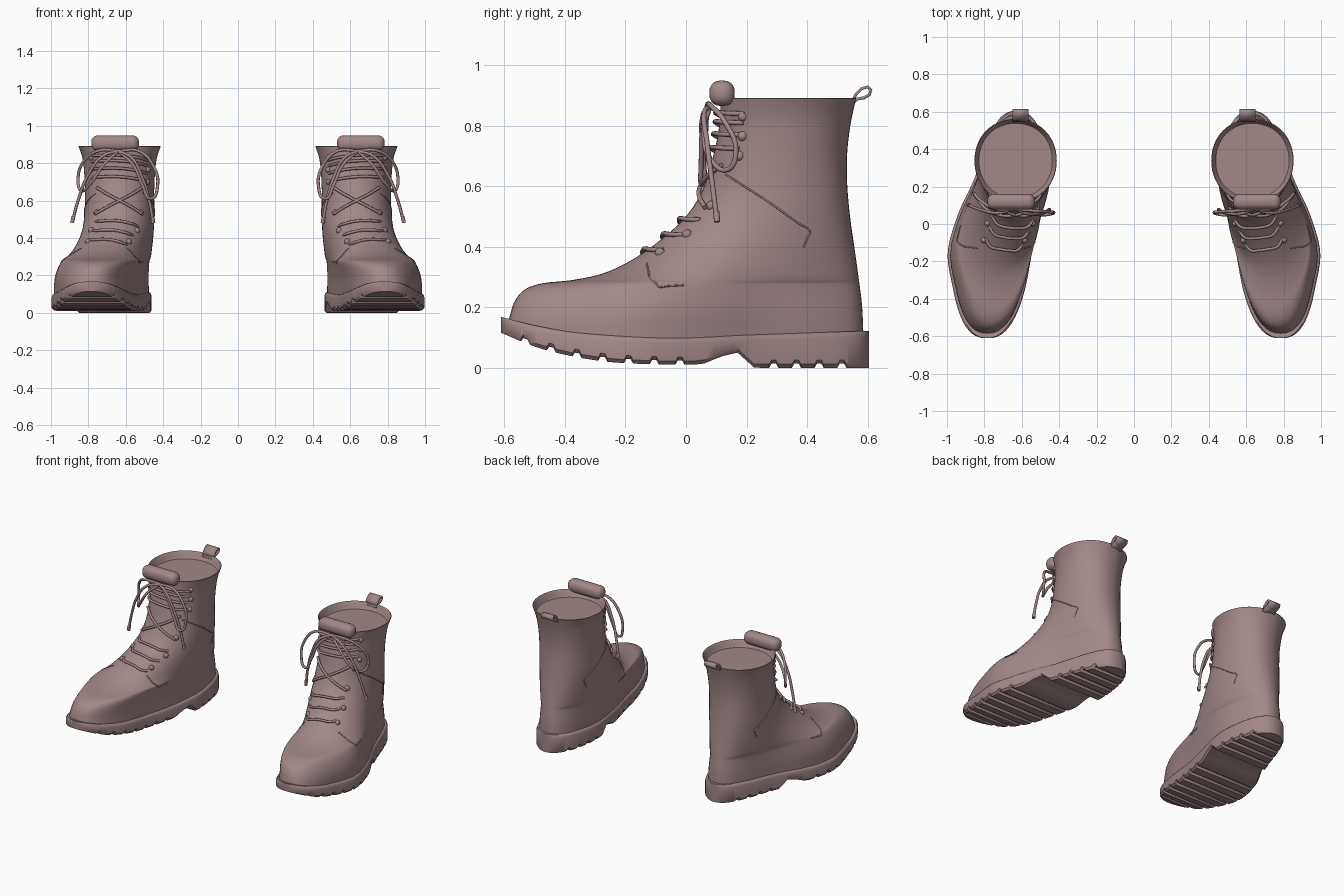
import bpy, bmesh, math
from mathutils import Vector

cube = bpy.data.objects.get("Cube")
if cube:
    bpy.data.objects.remove(cube, do_unlink=True)

mat = bpy.data.materials.new("dusty_mauve_leather")
COL = (0.36, 0.245, 0.245, 1)
mat.use_nodes = True
mat.diffuse_color = COL
mat.node_tree.nodes["Principled BSDF"].inputs["Base Color"].default_value = COL


def curve_at(pts, x):
    """Smooth interpolation through (x, value) pairs."""
    if x <= pts[0][0]:
        return pts[0][1]
    if x >= pts[-1][0]:
        return pts[-1][1]
    def slope(i):
        a, b = pts[max(i - 1, 0)], pts[min(i + 1, len(pts) - 1)]
        return (b[1] - a[1]) / (b[0] - a[0])
    i = max(k for k in range(len(pts) - 1) if pts[k][0] <= x)
    (x0, v0), (x1, v1) = pts[i], pts[i + 1]
    h = x1 - x0
    t = (x - x0) / h
    return ((1 + 2 * t) * (1 - t) ** 2 * v0 + t * (1 - t) ** 2 * h * slope(i)
            + t * t * (3 - 2 * t) * v1 + t * t * (t - 1) * h * slope(i + 1))


def mirrored(ob):
    """Repeat a part on the other boot."""
    ob.modifiers.new("other_boot", 'MIRROR').use_mirror_merge = False
    ob.data.materials.append(mat)
    return ob


def add_mesh(name, bm, angle=40):
    bmesh.ops.recalc_face_normals(bm, faces=bm.faces)
    me = bpy.data.meshes.new(name)
    bm.to_mesh(me)
    bm.free()
    ob = bpy.data.objects.new(name, me)
    bpy.context.collection.objects.link(ob)
    bpy.ops.object.select_all(action='DESELECT')
    ob.select_set(True)
    bpy.context.view_layer.objects.active = ob
    bpy.ops.object.shade_smooth_by_angle(angle=math.radians(angle))
    return mirrored(ob)


def loft(name, rings, angle=40):
    bm = bmesh.new()
    rows = [[bm.verts.new(p) for p in r] for r in rings]
    for a, b in zip(rows, rows[1:]):
        for i in range(len(a)):
            j = (i + 1) % len(a)
            bm.faces.new((a[i], a[j], b[j], b[i]))
    bm.faces.new(rows[0])
    bm.faces.new(rows[-1])
    return add_mesh(name, bm, angle)


def tube(name, paths, radius):
    cu = bpy.data.curves.new(name, 'CURVE')
    cu.dimensions = '3D'
    cu.bevel_depth = radius
    cu.bevel_resolution = 2
    cu.resolution_u = 5
    cu.use_fill_caps = True
    for path in paths:
        sp = cu.splines.new('BEZIER')
        sp.bezier_points.add(len(path) - 1)
        for bp, p in zip(sp.bezier_points, path):
            bp.co = p
            bp.handle_left_type = bp.handle_right_type = 'AUTO'
    ob = bpy.data.objects.new(name, cu)
    bpy.context.collection.objects.link(ob)
    return mirrored(ob)


# Foot plan and side profiles
CENTRE = [(-0.6, 0.785), (-0.35, 0.775), (-0.15, 0.77), (0.05, 0.72), (0.25, 0.657), (0.45, 0.633), (0.6, 0.628)]
WIDTH = [(-0.6, 0.205), (-0.35, 0.215), (-0.15, 0.228), (0.05, 0.222), (0.25, 0.203), (0.45, 0.19), (0.6, 0.187)]
FRONT = [(0.05, -0.595), (0.13, -0.59), (0.18, -0.58), (0.225, -0.563), (0.26, -0.53), (0.28, -0.47),
         (0.289, -0.38), (0.31, -0.28), (0.35, -0.19), (0.41, -0.1), (0.5, 0), (0.6, 0.06),
         (0.7, 0.09), (0.8, 0.11), (0.89, 0.115)]
BACK = [(0.05, 0.588), (0.2, 0.582), (0.3, 0.57), (0.4, 0.556), (0.5, 0.542), (0.6, 0.533), (0.7, 0.532),
        (0.8, 0.543), (0.89, 0.562)]
SHAFT = [(0.15, 0.193), (0.5, 0.188), (0.65, 0.185), (0.78, 0.192), (0.84, 0.202), (0.89, 0.22)]
SOLE_LOW = [(-0.61, 0.115), (-0.5, 0.07), (-0.4, 0.043), (-0.3, 0.025), (-0.2, 0.015), (0, 0.01),
            (0.06, 0.014), (0.11, 0.035), (0.17, 0.05)]
SOLE_TOP = [(-0.61, 0.168), (-0.5, 0.14), (-0.35, 0.115), (-0.05, 0.098), (0.2, 0.108), (0.6, 0.122)]


def low(y):
    if y < 0.17:
        return curve_at(SOLE_LOW, y)
    return max(0, 0.05 - (y - 0.17) * 0.9)


def span(z):
    f, b = curve_at(FRONT, z), curve_at(BACK, z)
    return (f + b) / 2, (b - f) / 2


def blend(z, start, end):
    k = min(max((z - start) / (end - start), 0), 1)
    return k * k * (3 - 2 * k)


def power(z):
    """Squareness of the outline: fuller by the sole, rounder above."""
    return 2.4 - 0.3 * blend(z, 0.13, 0.35)


def skin(z, a, out=0.0):
    """Point on the leather at height z; a = 0 faces the toe."""
    mid, half = span(z)
    s, c = math.sin(a), math.cos(a)
    e = 2 / power(z)
    y = mid - (half + out) * math.copysign(abs(c) ** e, c)
    k = blend(z, 0.15, 0.6)
    hw = (curve_at(WIDTH, y) - 0.012) * (1 - k) + curve_at(SHAFT, z) * k
    cx = curve_at(CENTRE, y) * (1 - k) + 0.633 * k
    return Vector((cx + (hw + out) * math.copysign(abs(s) ** e, s), y, max(z, low(y) + 0.03)))


def side_point(y, z, side, out=0.0):
    mid, half = span(z)
    t = max(-1, min(1, (mid - y) / half))
    return skin(z, side * math.acos(math.copysign(abs(t) ** (power(z) / 2), t)), out)


# Upper with thin rim and shallow inner floor
N = 56
angles = [2 * math.pi * i / N for i in range(N)]
levels = [a[0] + (b[0] - a[0]) * k / 4 for a, b in zip(FRONT, FRONT[1:]) for k in range(4)] + [0.89]
rings = [[skin(z, a) for a in angles] for z in levels]
for z, inset in ((0.892, 0.003), (0.888, 0.007), (0.86, 0.014), (0.845, 0.024)):
    ring = [skin(0.89, a, -inset) for a in angles]
    rings.append([(p.x, p.y, z) for p in ring])
loft("boot_uppers", rings, 50)

# Sole with toe spring, raised arch, heel block and cross grooves
grooves = [-0.53 + 0.085 * i for i in range(7)] + [0.29 + 0.075 * i for i in range(4)]
ys = [-0.003 - 0.608 * math.cos(math.pi * i / 60) for i in range(1, 60)] + [-0.6108, 0.6048, 0.17, 0.225]
ys += [g + d for g in grooves for d in (-0.015, -0.007, 0.007, 0.015)]
sections = []
for y in sorted(ys):
    hw = curve_at(WIDTH, y) * (1 - abs((y + 0.003) / 0.608) ** 2.5) ** (1 / 2.5)
    cx = curve_at(CENTRE, y)
    zt = curve_at(SOLE_TOP, y)
    gap = min(abs(y - g) for g in grooves)
    zb = low(y) + 0.014 * min(max((0.015 - gap) / 0.008, 0), 1)
    edge = min(0.012, hw * 0.4)
    half = [(hw - edge, zb), (hw, zb + 0.012), (hw, zt - 0.018), (hw - edge * 0.4, zt - 0.005), (hw - edge, zt)]
    sections.append([(cx + w, y, z) for w, z in half] + [(cx - w, y, z) for w, z in reversed(half)])
loft("boot_soles", sections, 40)

# Padded tongue top
bm = bmesh.new()
bmesh.ops.create_cube(bm, size=1)
for v in bm.verts:
    v.co = Vector((0.657 + v.co.x * 0.255, 0.119 + v.co.y * 0.084, 0.907 + v.co.z * 0.084))
bmesh.ops.bevel(bm, geom=bm.edges[:], offset=0.036, segments=5, profile=0.5, affect='EDGES')
add_mesh("tongues", bm, 60)

# Heel pull loops
strap = [(0.548, 0.87), (0.566, 0.888), (0.588, 0.892), (0.606, 0.902), (0.611, 0.918), (0.6, 0.928),
         (0.58, 0.922), (0.562, 0.904), (0.552, 0.884)]
bm = bmesh.new()
rows = [[bm.verts.new((x, y, z)) for x in (0.565, 0.65)] for y, z in strap]
for a, b in zip(rows, rows[1:]):
    bm.faces.new((a[0], a[1], b[1], b[0]))
loop = add_mesh("pull_loops", bm, 60)
thick = loop.modifiers.new("thickness", 'SOLIDIFY')
thick.thickness = 0.01
thick.offset = 0

# Laces: bars over the instep, a cross above, rows under the bow
laces = []
for z, reach in ((0.395, 0.55), (0.445, 0.6), (0.495, 0.65), (0.73, 0.9), (0.775, 0.9), (0.815, 0.9), (0.845, 0.9)):
    steps = [-1, -0.6, -0.2, 0.2, 0.6, 1]
    laces.append([skin(z - 0.018 * abs(u) + 0.012 * u, reach * u, 0.015 if abs(u) < 1 else -0.004) for u in steps])
for s in (-1, 1):
    laces.append([skin(0.53 + 0.035 * k, s * 0.65 * (k / 2 - 1), 0.012) for k in range(5)])
tube("laces", laces, 0.008)

# Bows: two loops and two hanging ends on each boot
knot = (0.64, 0.08, 0.865)
bows = [
    [knot, (0.53, 0.07, 0.865), (0.45, 0.065, 0.78), (0.43, 0.06, 0.68), (0.465, 0.05, 0.61),
     (0.51, 0.05, 0.68), (0.56, 0.055, 0.79), knot],
    [knot, (0.74, 0.08, 0.868), (0.825, 0.13, 0.81), (0.855, 0.165, 0.72), (0.84, 0.14, 0.655),
     (0.79, 0.08, 0.69), (0.72, 0.06, 0.79), knot],
    [knot, (0.57, 0.055, 0.83), (0.515, 0.055, 0.73), (0.475, 0.065, 0.6), (0.455, 0.075, 0.49)],
    [knot, (0.72, 0.06, 0.84), (0.8, 0.07, 0.74), (0.855, 0.088, 0.6), (0.885, 0.102, 0.49)],
]
tube("bows", bows, 0.0085)
tube("lace_tips", [[(0.457, 0.073, 0.51), (0.453, 0.076, 0.48)], [(0.88, 0.1, 0.515), (0.887, 0.103, 0.482)]], 0.011)

# Hooks and eyelets beside the laces
bm = bmesh.new()
spots = [(0.185, 0.83), (0.185, 0.765), (0.175, 0.7), (0.08, 0.535), (0.0, 0.44), (-0.09, 0.38)]
for y, z in spots:
    for s in (-1, 1):
        made = bmesh.ops.create_uvsphere(bm, u_segments=12, v_segments=8, radius=0.017)["verts"]
        bmesh.ops.translate(bm, verts=made, vec=side_point(y, z, s, -0.005))
add_mesh("lace_hooks", bm, 60)

# Side panel seams
seams = []
for s in (-1, 1):
    for line in ([(0.13, 0.64), (0.27, 0.55), (0.41, 0.45), (0.38, 0.38)],
                 [(-0.13, 0.345), (-0.12, 0.3), (-0.09, 0.268), (0.02, 0.275)]):
        fine = [Vector(p).lerp(Vector(q), k / 4) for p, q in zip(line, line[1:]) for k in range(4)]
        seams.append([side_point(p.x, p.y, s) for p in fine])
tube("panel_seams", seams, 0.003)
